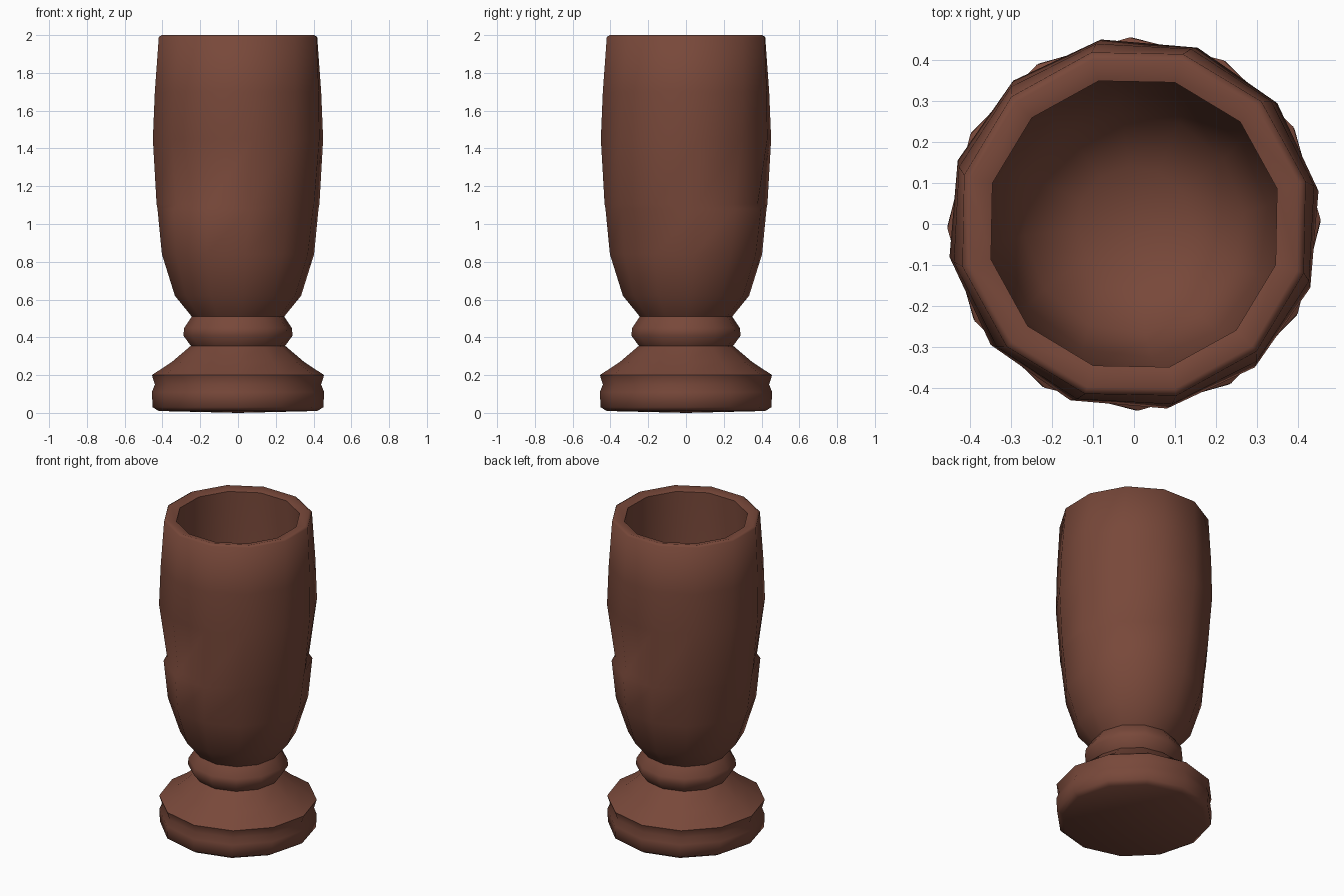
import bpy, bmesh, math

cube = bpy.data.objects.get("Cube")
if cube:
    bpy.data.objects.remove(cube)

SIDES = 12

clay = bpy.data.materials.new("brown clay")
clay.use_nodes = True
color = (0.188, 0.065, 0.042, 1)
clay.diffuse_color = color
clay.node_tree.nodes["Principled BSDF"].inputs["Base Color"].default_value = color

# Radius and height, from the underside up the outside and down into the bowl
profile = [
    (0.42, 0.01), (0.452, 0.03), (0.456, 0.11), (0.44, 0.15), (0.456, 0.2),
    (0.35, 0.27), (0.25, 0.355), (0.29, 0.41), (0.285, 0.45), (0.245, 0.51),
    (0.335, 0.62), (0.405, 0.84), (0.43, 1.08), (0.435, 1.105), (0.458, 1.45),
    (0.45, 1.7), (0.432, 1.99), (0.415, 2.0), (0.36, 1.985),
    (0.36, 1.5), (0.33, 1.1), (0.27, 0.85), (0.14, 0.77),
]
DENT_RING = 13

def ring_point(bm, i, k):
    r, z = profile[i]
    # Gentle hand-turned twist and two shallow dents above the ledge
    a = math.tau * k / SIDES + math.radians(7) * z
    if i == DENT_RING and k in (1, 2, 7, 8):
        r -= 0.025
    return bm.verts.new((r * math.cos(a), r * math.sin(a), z))

# Goblet: foot, collar and bowl as one turned shell
bm = bmesh.new()
rings = [[ring_point(bm, i, k) for k in range(SIDES)] for i in range(len(profile))]
for lower, upper in zip(rings, rings[1:]):
    for k in range(SIDES):
        n = (k + 1) % SIDES
        bm.faces.new((lower[k], lower[n], upper[n], upper[k]))

# Slightly sunken underside, and the bowl floor
for ring, z in ((rings[0], 0.0), (rings[-1], 0.75)):
    centre = bm.verts.new((0, 0, z))
    for k in range(SIDES):
        bm.faces.new((ring[k], ring[(k + 1) % SIDES], centre))
bmesh.ops.recalc_face_normals(bm, faces=bm.faces)

mesh = bpy.data.meshes.new("goblet")
bm.to_mesh(mesh)
bm.free()
mesh.materials.append(clay)
goblet = bpy.data.objects.new("goblet", mesh)
bpy.context.collection.objects.link(goblet)

bpy.ops.object.select_all(action="DESELECT")
goblet.select_set(True)
bpy.context.view_layer.objects.active = goblet
bpy.ops.object.shade_smooth_by_angle(angle=math.radians(65))
